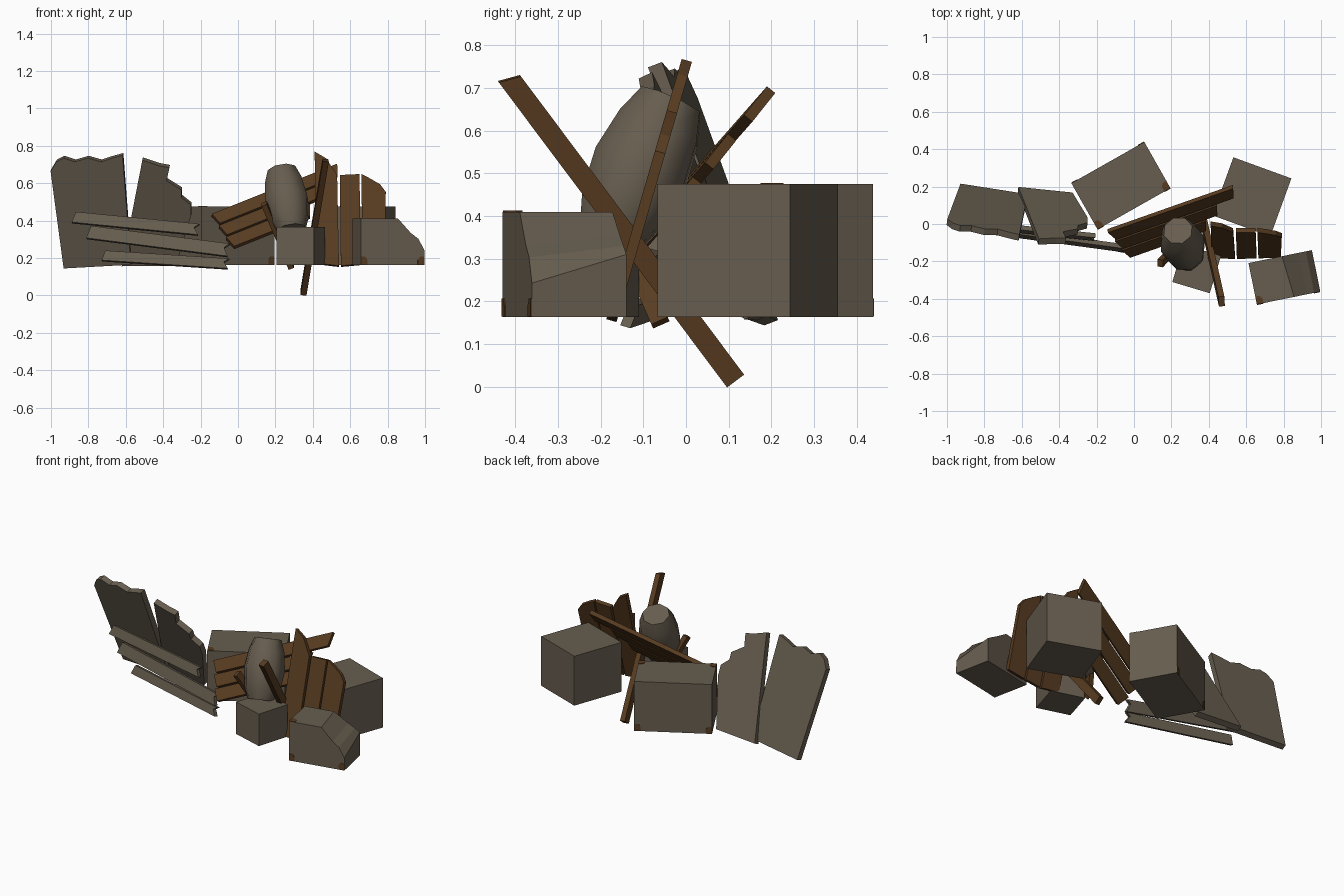
import bpy, bmesh
from math import radians, cos, sin, pi
from mathutils import Vector, Matrix

cube = bpy.data.objects.get("Cube")
if cube:
    bpy.data.objects.remove(cube, do_unlink=True)


def material(name, rgb):
    m = bpy.data.materials.new(name)
    m.use_nodes = True
    m.diffuse_color = (*rgb, 1)
    m.node_tree.nodes["Principled BSDF"].inputs["Base Color"].default_value = (*rgb, 1)
    return m


STONE = material("grey brown stone", (0.135, 0.11, 0.078))
WOOD = material("dark wood", (0.098, 0.045, 0.015))


def finish(name, bm, mat):
    bmesh.ops.recalc_face_normals(bm, faces=bm.faces)
    mesh = bpy.data.meshes.new(name)
    bm.to_mesh(mesh)
    bm.free()
    mesh.materials.append(mat)
    ob = bpy.data.objects.new(name, mesh)
    bpy.context.collection.objects.link(ob)
    return ob


def plate(name, outline, origin, u, v, thick, mat):
    """Outline drawn along u and v from origin, thickened evenly to both sides."""
    o, u, v = Vector(origin), Vector(u), Vector(v)
    n = u.cross(v).normalized() * thick
    bm = bmesh.new()
    face = bm.faces.new([bm.verts.new(o + u * a + v * b - n / 2) for a, b in outline])
    ext = bmesh.ops.extrude_face_region(bm, geom=[face])
    moved = [g for g in ext["geom"] if isinstance(g, bmesh.types.BMVert)]
    bmesh.ops.translate(bm, verts=moved, vec=n)
    return finish(name, bm, mat)


def board(name, p, q, side, width, thick, mat, ends=((0, 0), (0, 0))):
    """Board from p to q; side points across its width; ends shift the corners."""
    p, q = Vector(p), Vector(q)
    u = (q - p).normalized()
    s = Vector(side)
    v = (s - u * s.dot(u)).normalized()
    length, h = (q - p).length, width / 2
    (a, b), (c, d) = ends
    outline = [(a, -h), (length + c, -h), (length + d, h), (b, h)]
    if mat is STONE:  # broken notch in one end
        outline.insert(2, (length - 0.025, h * 0.3))
    return plate(name, outline, p, u, v, thick, mat)


def block(name, centre, size, angle, bottom=0.163):
    bm = bmesh.new()
    bmesh.ops.create_cube(bm, size=1)
    bmesh.ops.scale(bm, verts=bm.verts, vec=size)
    place = Matrix.Translation((*centre, bottom + size[2] / 2)) @ Matrix.Rotation(radians(angle), 4, "Z")
    bm.transform(place)
    return finish(name, bm, STONE), place


# Two broken wall slabs leaning forward
slab_a = [(-0.93, 0.15), (-0.57, 0.17), (-0.615, 0.755), (-0.67, 0.74), (-0.73, 0.72), (-0.8, 0.74),
          (-0.87, 0.72), (-0.93, 0.74), (-0.97, 0.72), (-1.0, 0.67)]
plate("wall_slab_outer", slab_a, (0, 0.131, 0), (1, -0.135, 0), (0, -0.38, 1), 0.035, STONE)
slab_b = [(-0.62, 0.163), (-0.33, 0.165), (-0.25, 0.43), (-0.25, 0.49), (-0.3, 0.53), (-0.3, 0.57),
          (-0.38, 0.62), (-0.365, 0.69), (-0.42, 0.7), (-0.51, 0.73)]
plate("wall_slab_inner", slab_b, (0, 0.197, 0), (1, -0.1, 0), (0, -0.47, 1), 0.035, STONE)

# Grey planks lying in front of the slabs
grey_planks = [((-0.87, 0.0, 0.415), (-0.21, -0.07, 0.35), 0.06),
               ((-0.79, -0.03, 0.335), (-0.05, -0.13, 0.24), 0.07),
               ((-0.71, -0.01, 0.21), (-0.05, -0.135, 0.167), 0.055)]
for i, (p, q, w) in enumerate(grey_planks):
    board(f"grey_plank_{i + 1}", p, q, (0, 0.3, 1), w, 0.025, STONE, ((-0.015, 0), (0, 0)))

# Plain stone blocks
_, back_place = block("back_block_right", (-0.07, 0.205), (0.448, 0.284, 0.312), 29.5)
block("back_block_left", (0.63, 0.145), (0.33, 0.33, 0.312), -20)
block("small_block", (0.335, -0.24), (0.209, 0.209, 0.202), -16.7)

# Front block with a chipped, sloping corner
bm = bmesh.new()
front_edge = [(-0.173, 0), (0.173, 0), (0.173, 0.08), (0.14, 0.14), (0.1, 0.17), (0.03, 0.247), (-0.173, 0.247)]
back_edge = [(-0.173, 0), (0.173, 0), (0.173, 0.147), (0.14, 0.167), (0.1, 0.19), (0.01, 0.247), (-0.173, 0.247)]
rows = [[bm.verts.new((x, y, z)) for x, z in edge] for y, edge in ((-0.113, front_edge), (0.113, back_edge))]
for row in rows:
    bm.faces.new(row)
for i in range(len(front_edge)):
    j = (i + 1) % len(front_edge)
    bm.faces.new((rows[0][i], rows[0][j], rows[1][j], rows[1][i]))
front_place = Matrix.Translation((0.804, -0.285, 0.163)) @ Matrix.Rotation(radians(11.5), 4, "Z")
bm.transform(front_place)
finish("chipped_block", bm, STONE)


# Small brown corner marks on the blocks
def mark(place, at, u, v):
    r = place.to_3x3()
    shape = [(0, 0), (0.035, 0), (0.035, 0.025), (0.022, 0.042), (0, 0.042)]
    plate("corner_mark", shape, place @ Vector(at), r @ Vector(u), r @ Vector(v), 0.006, WOOD)


for s in (-1, 1):
    mark(back_place, (s * 0.222, -0.14, 0.156), (-s, 0, 0), (0, 1, 0))
    for side in (-1, 1):
        mark(back_place, (s * 0.222, side * 0.142, -0.154), (-s, 0, 0), (0, 0, 1))
    mark(front_place, (s * 0.172, -0.113, 0.002), (-s, 0, 0), (0, 0, 1))
mark(front_place, (-0.172, -0.112, 0.247), (1, 0, 0), (0, 1, 0))

# Leaning eight-sided barrel
bm = bmesh.new()
base, top = Vector((0.285, -0.18, 0.35)), Vector((0.235, -0.035, 0.67))
tilt = (top - base).to_track_quat("Z", "Y").to_matrix()
rings = []
for t, r in ((0, 0.08), (0.2, 0.108), (0.5, 0.122), (0.8, 0.106), (1, 0.08)):
    c = base.lerp(top, t)
    rings.append([bm.verts.new(c + tilt @ Vector((r * cos(k * pi / 4), r * sin(k * pi / 4), 0))) for k in range(8)])
bm.faces.new(rings[0])
bm.faces.new(rings[-1])
for lo, hi in zip(rings, rings[1:]):
    for k in range(8):
        j = (k + 1) % 8
        bm.faces.new((lo[k], lo[j], hi[j], hi[k])).smooth = True
finish("barrel", bm, STONE)

# Three slanted boards behind the barrel
along = Vector((1, 0.352, 0.4)).normalized()
across = Vector((0.11, -0.14, -0.18)).normalized()
corner = Vector((-0.14, -0.035, 0.43))
for i, length in enumerate((0.74, 0.6, 0.49)):
    p = corner + across * (0.04 + 0.087 * i)
    board(f"slanted_board_{i + 1}", p, p + along * length, across, 0.076, 0.025, WOOD, ((0, 0.01), (0.02, -0.02)))

# Three upright boards leaning back
uprights = [[(0.415, 0.17), (0.54, 0.155), (0.53, 0.64), (0.47, 0.73), (0.41, 0.765)],
            [(0.55, 0.155), (0.655, 0.165), (0.65, 0.645), (0.545, 0.64)],
            [(0.665, 0.165), (0.785, 0.18), (0.79, 0.55), (0.76, 0.59), (0.7, 0.625), (0.66, 0.645)]]
for i, outline in enumerate(uprights):
    plate(f"upright_board_{i + 1}", outline, (0, -0.22, 0), (1, 0, 0), (0, 0.29, 1), 0.025, WOOD)

# Long prop and short stick
board("long_prop", (0.35, 0.115, 0.015), (0.47, -0.42, 0.73), (0, 0.8, 0.6), 0.05, 0.032, WOOD, ((0, 0), (0, -0.02)))
board("short_stick", (0.285, -0.06, 0.15), (0.14, -0.21, 0.49), (0, 0.9, 0.4), 0.042, 0.03, WOOD)
